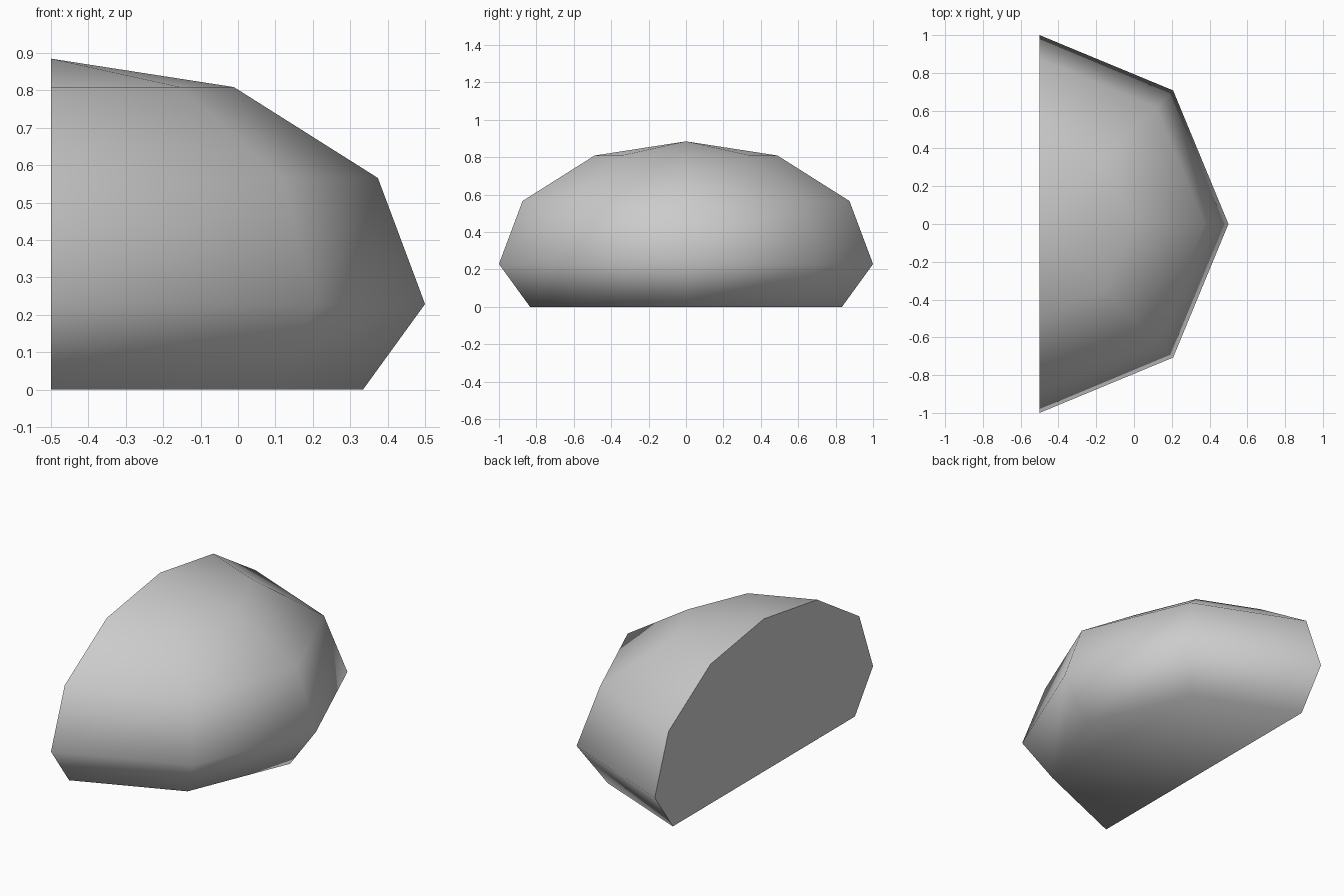
import bpy
import bmesh
import math

cube = bpy.data.objects.get("Cube")
if cube:
    bpy.data.objects.remove(cube, do_unlink=True)

# Plain grey
grey = bpy.data.materials.new("plain grey")
grey.use_nodes = True
colour = (0.6, 0.6, 0.6, 1)
grey.diffuse_color = colour
grey.node_tree.nodes["Principled BSDF"].inputs["Base Color"].default_value = colour

# Half dome: rings of (radius, height) swept through half an octagon
RINGS = [(0.834, 0), (1, 0.229), (0.874, 0.566), (0.489, 0.809)]
APEX_HEIGHT = 0.885
BACK = -0.5
STEPS = 4

bm = bmesh.new()
rings = []
for radius, height in RINGS:
    ring = []
    for i in range(STEPS + 1):
        angle = math.pi * (i / STEPS - 0.5)
        ring.append(bm.verts.new((BACK + radius * math.cos(angle),
                                  radius * math.sin(angle), height)))
    rings.append(ring)
apex = bm.verts.new((BACK, 0, APEX_HEIGHT))

# Curved side
for low, high in zip(rings, rings[1:]):
    for i in range(STEPS):
        bm.faces.new((low[i], low[i + 1], high[i + 1], high[i]))
for a, b in zip(rings[-1], rings[-1][1:]):
    bm.faces.new((a, b, apex))

# Flat underside and flat cut wall
bm.faces.new(rings[0][::-1])
bm.faces.new([r[0] for r in rings] + [apex] + [r[-1] for r in reversed(rings)])
bmesh.ops.recalc_face_normals(bm, faces=bm.faces)

mesh = bpy.data.meshes.new("half_dome")
bm.to_mesh(mesh)
bm.free()
mesh.materials.append(grey)
dome = bpy.data.objects.new("half_dome", mesh)
bpy.context.collection.objects.link(dome)

# Smooth dome, sharp around the cut wall
bpy.ops.object.select_all(action="DESELECT")
dome.select_set(True)
bpy.context.view_layer.objects.active = dome
bpy.ops.object.shade_smooth_by_angle(angle=math.radians(75))
